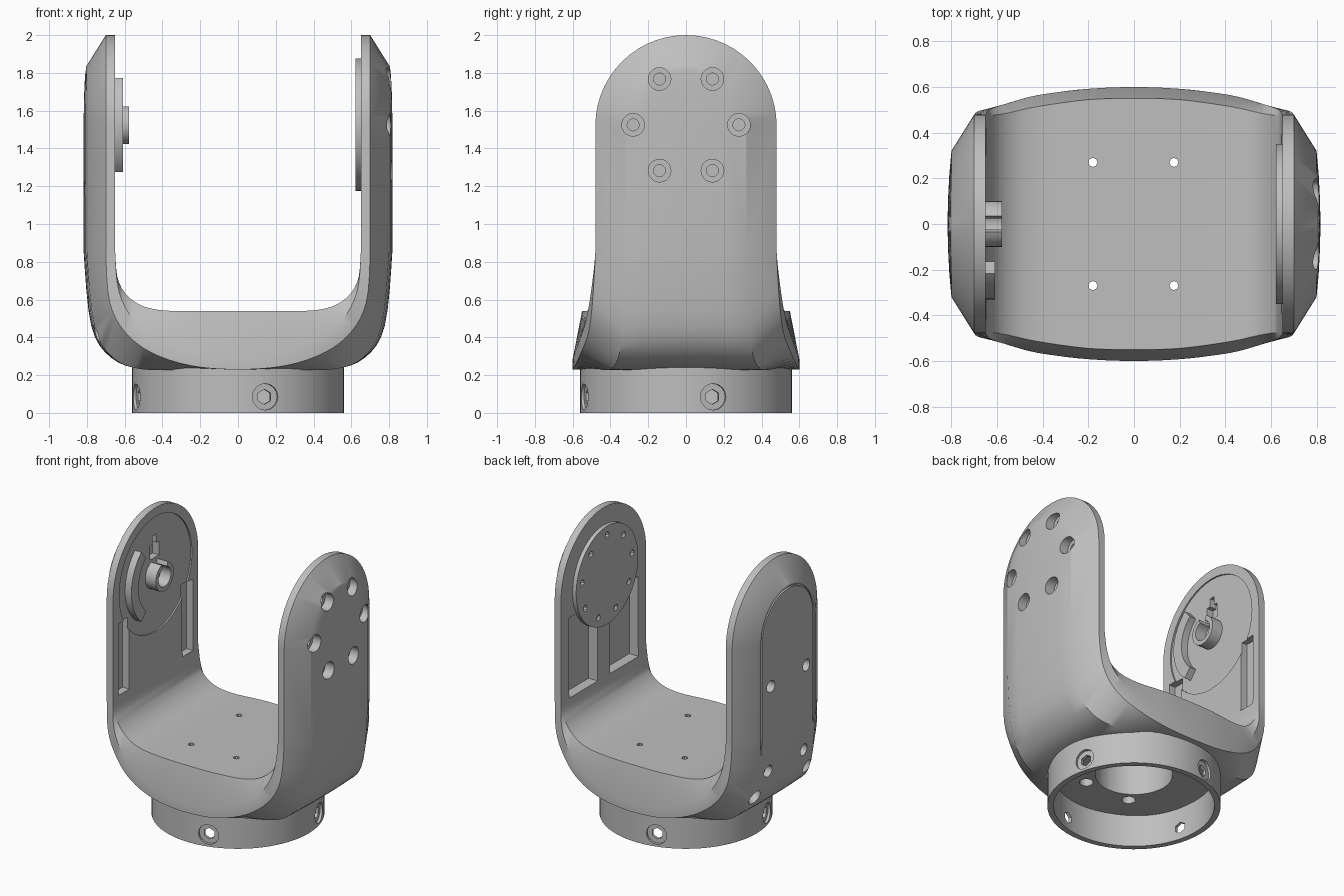
import bpy, bmesh, math
from mathutils import Vector, Matrix

cube = bpy.data.objects.get("Cube")
if cube:
    bpy.data.objects.remove(cube, do_unlink=True)

grey = bpy.data.materials.new("plain_grey")
grey.use_nodes = True
grey.diffuse_color = (0.52, 0.52, 0.52, 1)
grey.node_tree.nodes["Principled BSDF"].inputs["Base Color"].default_value = (0.52, 0.52, 0.52, 1)

HUB_Z = 1.525   # pivot height
ARM_R = 0.48    # arm half width


def make(name, bm):
    bmesh.ops.recalc_face_normals(bm, faces=bm.faces)
    mesh = bpy.data.meshes.new(name)
    bm.to_mesh(mesh)
    bm.free()
    mesh.materials.append(grey)
    ob = bpy.data.objects.new(name, mesh)
    bpy.context.collection.objects.link(ob)
    return ob


def finish(ob, cutter_bm=None):
    """Cut with the given shapes, then smooth the round surfaces."""
    bpy.ops.object.select_all(action='DESELECT')
    bpy.context.view_layer.objects.active = ob
    ob.select_set(True)
    if cutter_bm:
        cutter = make(ob.name + "_cutter", cutter_bm)
        cutter.hide_render = True
        mod = ob.modifiers.new("cuts", 'BOOLEAN')
        mod.operation, mod.solver, mod.object = 'DIFFERENCE', 'EXACT', cutter
        mod.use_self = True
        bpy.ops.object.modifier_apply(modifier=mod.name)
        bpy.data.objects.remove(cutter, do_unlink=True)
    bpy.ops.object.shade_smooth_by_angle(angle=math.radians(35))


def rod(bm, r, p0, p1, n=20):
    p0, p1 = Vector(p0), Vector(p1)
    d = p1 - p0
    m = Matrix.Translation((p0 + p1) / 2) @ d.to_track_quat('Z', 'Y').to_matrix().to_4x4()
    bmesh.ops.create_cone(bm, cap_ends=True, segments=n, radius1=r, radius2=r,
                          depth=d.length, matrix=m)


def box(bm, lo, hi):
    lo, hi = Vector(lo), Vector(hi)
    m = Matrix.Translation((lo + hi) / 2) @ Matrix.Diagonal((*(hi - lo), 1))
    bmesh.ops.create_cube(bm, size=1, matrix=m)


def sector(bm, r0, r1, a0, a1, x0, x1, n=24):
    """Part of a ring around the pivot axis, angles in degrees from +y."""
    rings = []
    for i in range(n + 1):
        a = math.radians(a0 + (a1 - a0) * i / n)
        rings.append([bm.verts.new((x, r * math.cos(a), HUB_Z + r * math.sin(a)))
                      for x, r in ((x0, r0), (x1, r0), (x1, r1), (x0, r1))])
    for a, b in zip(rings, rings[1:]):
        for k in range(4):
            bm.faces.new((a[k], a[k - 1], b[k - 1], b[k]))
    bm.faces.new(rings[0])
    bm.faces.new(rings[-1])


def smooth_path(points, sub=4):
    """Smooth curve through the points, level at the start, upright at the end."""
    p = [Vector(q) for q in points]
    p = [p[1] * Vector((0, 1, 1)) - Vector((p[1].x, 0, 0))] + p + [p[-1] + Vector((0, 0, 0.2))]
    out = []
    for a, b, c, d in zip(p, p[1:], p[2:], p[3:]):
        for s in range(sub):
            t = s / sub
            out.append(0.5 * (2 * b + (c - a) * t + (2 * a - 5 * b + 4 * c - d) * t ** 2
                              + (3 * b - a - 3 * c + d) * t ** 3))
    return out + [p[-2]]


def edge_line(points, r):
    """Lower bend followed by the round arm end."""
    line = smooth_path(points)
    x = line[-1].x
    for i in range(15):
        a = math.pi / 2 * i / 14
        line.append(Vector((x, r * math.cos(a) if i < 14 else 0, 1.52 + r * math.sin(a))))
    return line


# Fork body: four edge lines from the middle of the base up to the arm tip
inner = edge_line([(0, .55, .54), (.2, .545, .54), (.42, .515, .545),
                   (.55, .487, .59), (.63, .475, .69), (.65, ARM_R, .85)], ARM_R)
rim_in = edge_line([(0, .6, .285), (.2, .592, .305), (.42, .565, .38),
                    (.55, .53, .49), (.63, .503, .64), (.65, ARM_R, .85)], ARM_R)
rim_out = edge_line([(0, .6, .23), (.25, .588, .25), (.46, .555, .32),
                     (.6, .515, .43), (.68, .495, .59), (.70, ARM_R, .85)], ARM_R)
outer = edge_line([(0, .5, .23), (.25, .46, .23), (.5, .4, .23),
                   (.66, .36, .29), (.76, .33, .46), (.80, .32, .85)], .32)

bm = bmesh.new()
stations = []
for i, (p, a, b, c) in enumerate(zip(inner, rim_in, rim_out, outer)):
    side = [p, a, b]
    bulge = 0.017 * min(1, max(0, (c.x - .55) / .2)) * min(1, c.y / .32)
    back = [Vector((c.x + bulge * (1 - f * f), c.y * f, c.z))
            for f in (1, .67, .33, 0, -.33, -.67, -1)]
    flip = [Vector((v.x, -v.y, v.z)) for v in reversed(side)]
    stations.append(side + back + flip)
mirrored = [[Vector((-v.x, v.y, v.z)) for v in s] for s in reversed(stations[1:])]
loops = [[bm.verts.new(v) for v in s] for s in mirrored + stations]
for s, t in zip(loops, loops[1:]):
    for k in range(len(s)):
        bm.faces.new((s[k], s[k - 1], t[k - 1], t[k]))
bmesh.ops.remove_doubles(bm, verts=bm.verts, dist=1e-4)
body = make("fork_body", bm)

cut = bmesh.new()
# Counterbored screw holes on the left arm
for k in range(6):
    a = math.radians(60 * k)
    y, z = .28 * math.cos(a), HUB_Z + .28 * math.sin(a)
    rod(cut, .06, (.745, y, z), (.9, y, z))
    rod(cut, .032, (.69, y, z), (.85, y, z), 12)
for s in (-1, 1):
    # Pockets on the inside of the arms
    y0, y1 = sorted((s * .07, s * .39))
    box(cut, (.6, y0, .79), (.72, y1, 1.36))
    y0, y1 = sorted((s * .30, s * .42))
    box(cut, (-.70, y0, .82), (-.6, y1, 1.33))
    # Cover screws on the right arm
    for z in (1.19, .58):
        rod(cut, .042, (-.74, s * .2, z), (-.9, s * .2, z))
    hole = Vector((-.74, s * .29, .42))
    out = Vector((-1, s * .4, -.7)).normalized()
    rod(cut, .05, hole - out * .05, hole + out * .2)
    # Cover outline, straight parts
    y0, y1 = sorted((s * .287, s * .299))
    box(cut, (-.85, y0, .5), (-.792, y1, HUB_Z + .01))
    # Small floor holes, wider below
    for x in (-.18, .175):
        rod(cut, .02, (x, s * .27, .2), (x, s * .27, .6), 8)
        rod(cut, .045, (x, s * .27, .2), (x, s * .27, .3), 12)
sector(cut, .287, .299, 0, 180, -.85, -.792)
# Hub recess and notch on the right arm, cable bore under the floor
rod(cut, .41, (-.66, 0, HUB_Z), (-.6, 0, HUB_Z), 48)
box(cut, (-.71, -.05, 1.64), (-.62, .05, 1.74))
box(cut, (-.71, -.02, 1.72), (-.62, .02, 1.80))
rod(cut, .25, (0, 0, .1), (0, 0, .48), 40)
finish(body, cut)

# Base ring with four radial screw holes
bm = bmesh.new()
rod(bm, .56, (0, 0, 0), (0, 0, .245), 64)
ring = make("base_ring", bm)
cut = bmesh.new()
rod(cut, .52, (0, 0, -.1), (0, 0, .4), 64)
for k in range(4):
    a = math.radians(15 + 90 * k)
    d = Vector((math.cos(a), math.sin(a), 0))
    up = Vector((0, 0, .085))
    rod(cut, .07, d * .54 + up, d * .7 + up, 16)
    rod(cut, .04, d * .45 + up, d * .65 + up, 6)
finish(ring, cut)

# Round drive plate inside the left arm
bm = bmesh.new()
rod(bm, .35, (.622, 0, HUB_Z), (.655, 0, HUB_Z), 48)
plate = make("drive_plate", bm)
cut = bmesh.new()
for k in range(9):
    a = math.radians(40 * k + 10)
    y, z = .285 * math.cos(a), HUB_Z + .285 * math.sin(a)
    rod(cut, .022, (.6, y, z), (.645, y, z), 10)
finish(plate, cut)

# Curved stop and slotted pivot tube inside the right arm
for name, args in (("curved_stop", (.25, .33, 131, 229, -.67, -.61)),
                   ("pivot_tube", (.07, .102, 110, 430, -.67, -.578))):
    bm = bmesh.new()
    sector(bm, *args)
    finish(make(name, bm))
